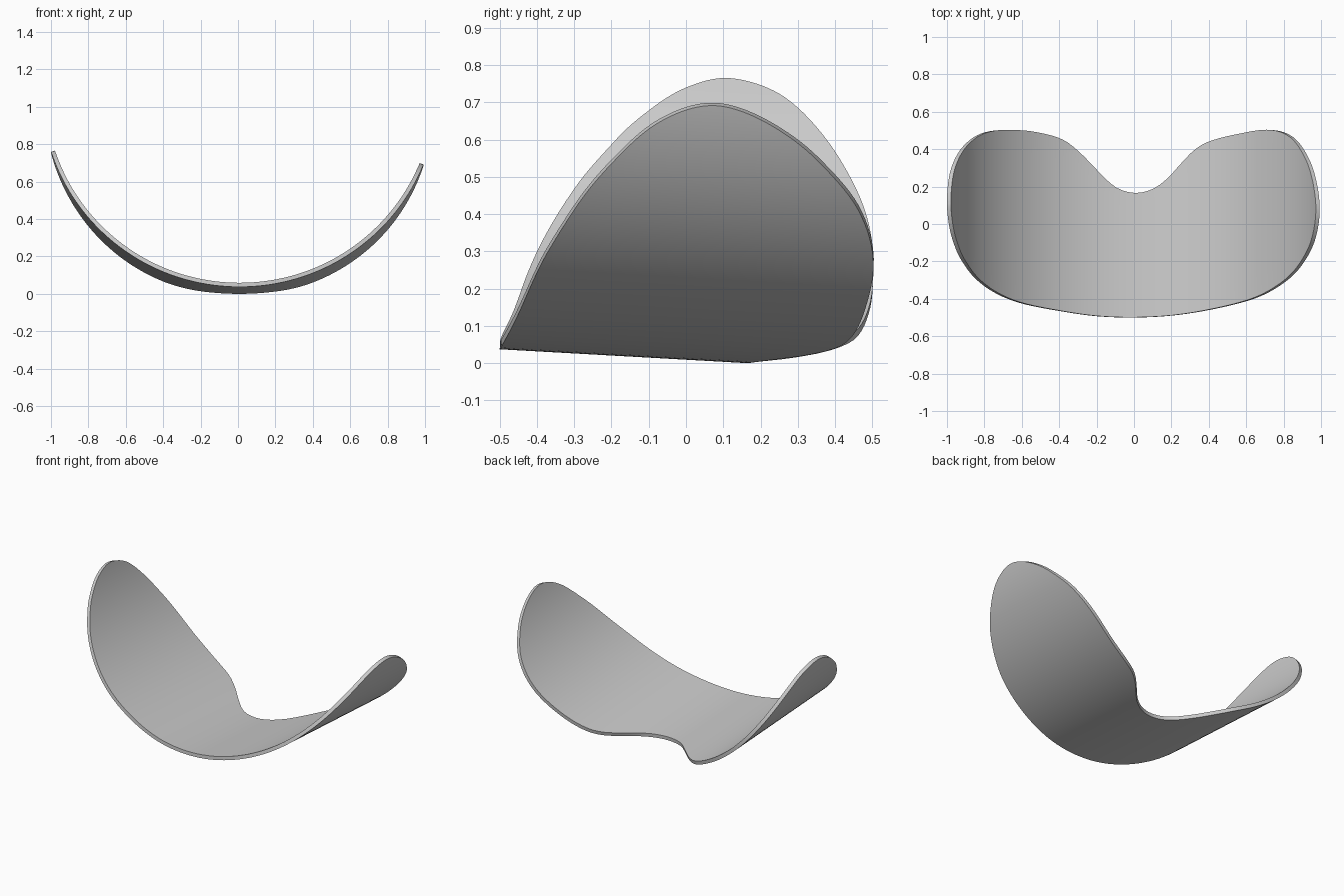
import bpy, math
from mathutils import Vector

if "Cube" in bpy.data.objects:
    bpy.data.objects.remove(bpy.data.objects["Cube"])

R, XC = 1.05, 0.008        # radius and axis position of the bend
THICK, TILT = 0.022, 0.056 # shell thickness, forward rise

# Plan outline, left tip to right tip
rear = [(-1.0, .125), (-.985, .27), (-.94, .38), (-.87, .455), (-.79, .492),
        (-.69, .502), (-.55, .493), (-.4, .455), (-.3, .385), (-.2, .285),
        (-.1, .195), (.005, .165), (.1, .185), (.18, .24), (.25, .315),
        (.33, .395), (.41, .44), (.55, .477), (.73, .503), (.85, .465),
        (.93, .36), (.975, .23), (.993, .08)]
front = [(-1.0, .125), (-.99, .0), (-.965, -.1), (-.925, -.19), (-.85, -.29),
         (-.74, -.37), (-.6, -.425), (-.4, -.465), (-.2, -.493), (0, -.5),
         (.2, -.49), (.4, -.46), (.6, -.413), (.73, -.36), (.85, -.275),
         (.93, -.17), (.975, -.06), (.993, .08)]


def smooth(pts, before, after, n=24):
    """Catmull-Rom curve through the points."""
    p = [Vector(q) for q in [before] + pts + [after]]
    out = []
    for a, b, c, d in zip(p, p[1:], p[2:], p[3:]):
        for i in range(n):
            t = i / n
            out.append(0.5 * (2*b + (c-a)*t + (2*a-5*b+4*c-d)*t*t + (3*b-a-3*c+d)*t**3))
    return out + [p[-2]]


def lookup(curve, x):
    for a, b in zip(curve, curve[1:]):
        if a.x <= x <= b.x:
            return a.y + (b.y - a.y) * (x - a.x) / max(b.x - a.x, 1e-9)
    return curve[-1].y


rear_c = smooth(rear, front[1], front[-2])
front_c = smooth(front, rear[1], rear[-2])

# Bent sheet: columns follow the arc, rows run front to back
COLS, ROWS = 120, 8
a0, a1 = math.asin((-1.0 - XC) / R), math.asin((.993 - XC) / R)
verts, faces = [], []
for i in range(COLS + 1):
    s = (1 - math.cos(math.pi * (i + .15) / (COLS + .3))) / 2
    a = a0 + (a1 - a0) * s
    x = XC + R * math.sin(a)
    y0, y1 = lookup(front_c, x), lookup(rear_c, x)
    for j in range(ROWS + 1):
        y = y0 + (y1 - y0) * j / ROWS
        verts.append((x, y, R - R * math.cos(a) - TILT * (y - .165)))
for i in range(COLS):
    for j in range(ROWS):
        k = i * (ROWS + 1) + j
        faces.append((k, k + ROWS + 1, k + ROWS + 2, k + 1))

mesh = bpy.data.meshes.new("curved_shell")
mesh.from_pydata(verts, [], faces)
shell = bpy.data.objects.new("curved_shell", mesh)
bpy.context.collection.objects.link(shell)
bpy.context.view_layer.objects.active = shell
shell.select_set(True)

# Thickness towards the hollow side (face normals point up)
solid = shell.modifiers.new("thickness", 'SOLIDIFY')
solid.thickness = THICK
solid.offset = 1
bpy.ops.object.modifier_apply(modifier=solid.name)
bpy.ops.object.shade_smooth_by_angle(angle=math.radians(40))
